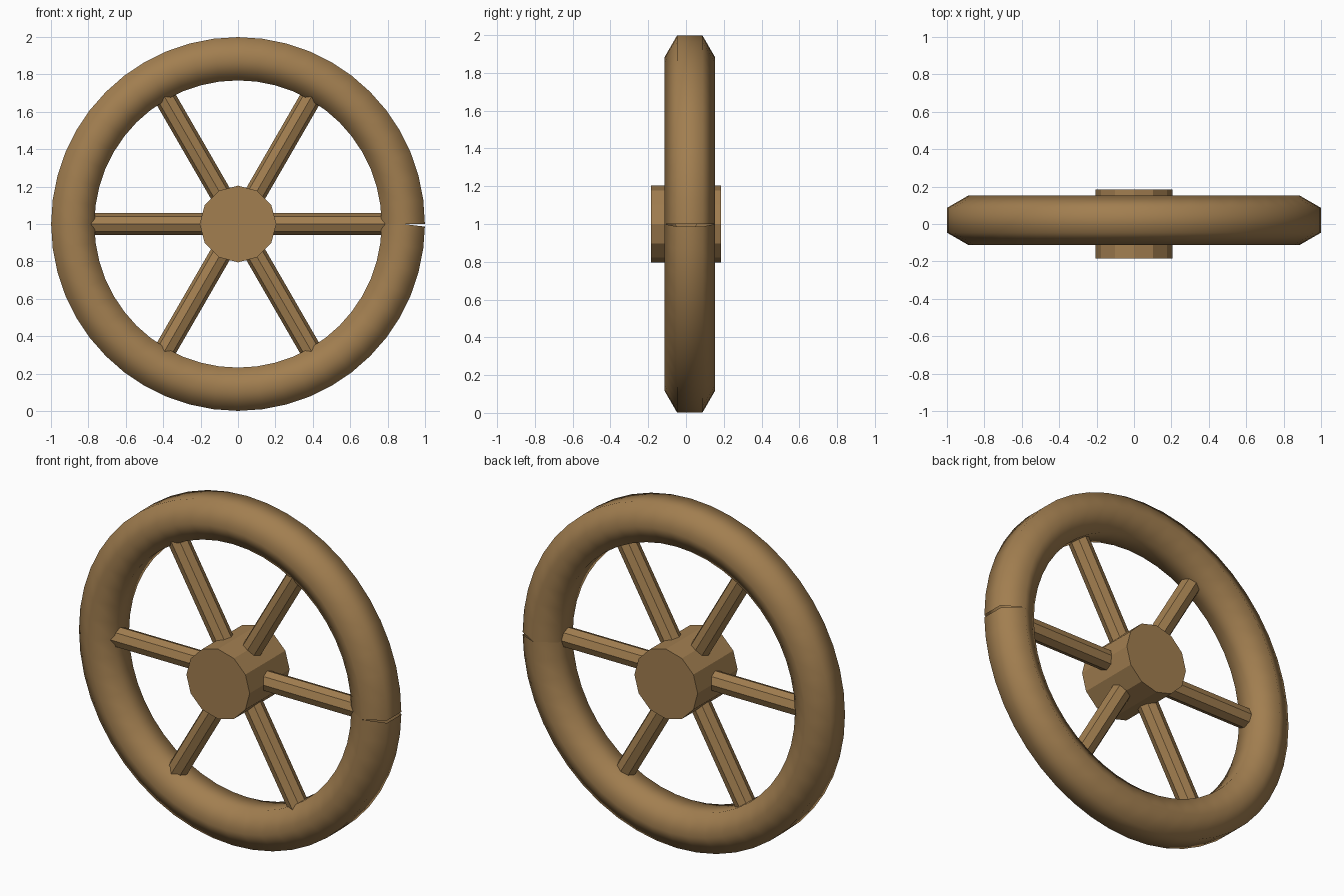
import bpy, bmesh
from math import sin, cos, pi, radians
from mathutils import Matrix

if "Cube" in bpy.data.objects:
    bpy.data.objects.remove(bpy.data.objects["Cube"])

CENTRE = Matrix.Translation((0, 0, 1.0))

wood = bpy.data.materials.new("wood")
wood.diffuse_color = (0.36, 0.21, 0.08, 1)
wood.use_nodes = True
wood.node_tree.nodes["Principled BSDF"].inputs["Base Color"].default_value = wood.diffuse_color


def finish(name, bm, smooth=False):
    bmesh.ops.transform(bm, matrix=CENTRE, verts=bm.verts)
    bmesh.ops.recalc_face_normals(bm, faces=bm.faces)
    for f in bm.faces:
        f.smooth = smooth
    mesh = bpy.data.meshes.new(name)
    bm.to_mesh(mesh)
    bm.free()
    mesh.materials.append(wood)
    obj = bpy.data.objects.new(name, mesh)
    bpy.context.collection.objects.link(obj)
    return obj


def cylinder(bm, sides, radius, depth, matrix):
    bmesh.ops.create_cone(bm, cap_ends=True, segments=sides, radius1=radius,
                          radius2=radius, depth=depth, matrix=matrix)


# Rim: hexagonal section swept round, with a narrow open split on the right
SEGMENTS, MID_R, MID_Y, SIZE, SPLIT = 48, 0.8835, 0.02, 0.1335, 0.014
bm = bmesh.new()
rings = []
for i in range(SEGMENTS + 1):
    ring = []
    for k in range(6):
        r = MID_R + SIZE * sin(k * pi / 3)
        y = MID_Y + SIZE * cos(k * pi / 3)
        a = 2 * pi * i / SEGMENTS
        if i == SEGMENTS and r > 0.95:
            a -= SPLIT
        ring.append(bm.verts.new((r * cos(a), y, r * sin(a))))
    rings.append(ring)
for a, b in zip(rings, rings[1:]):
    for k in range(6):
        n = (k + 1) % 6
        bm.faces.new((a[k], a[n], b[n], b[k]))
finish("rim", bm, smooth=True)

# Hub: twelve-sided block along the axle
bm = bmesh.new()
cylinder(bm, 12, 0.205, 0.37, Matrix.Rotation(radians(90), 4, 'X'))
finish("hub", bm)

# Spokes: six rods from the hub into the rim
for i in range(6):
    bm = bmesh.new()
    place = (Matrix.Rotation(radians(60 * i), 4, 'Y')
             @ Matrix.Translation((0.46, 0, 0))
             @ Matrix.Rotation(radians(90), 4, 'Y'))
    cylinder(bm, 8, 0.058, 0.76, place)
    finish(f"spoke_{i + 1}", bm)
